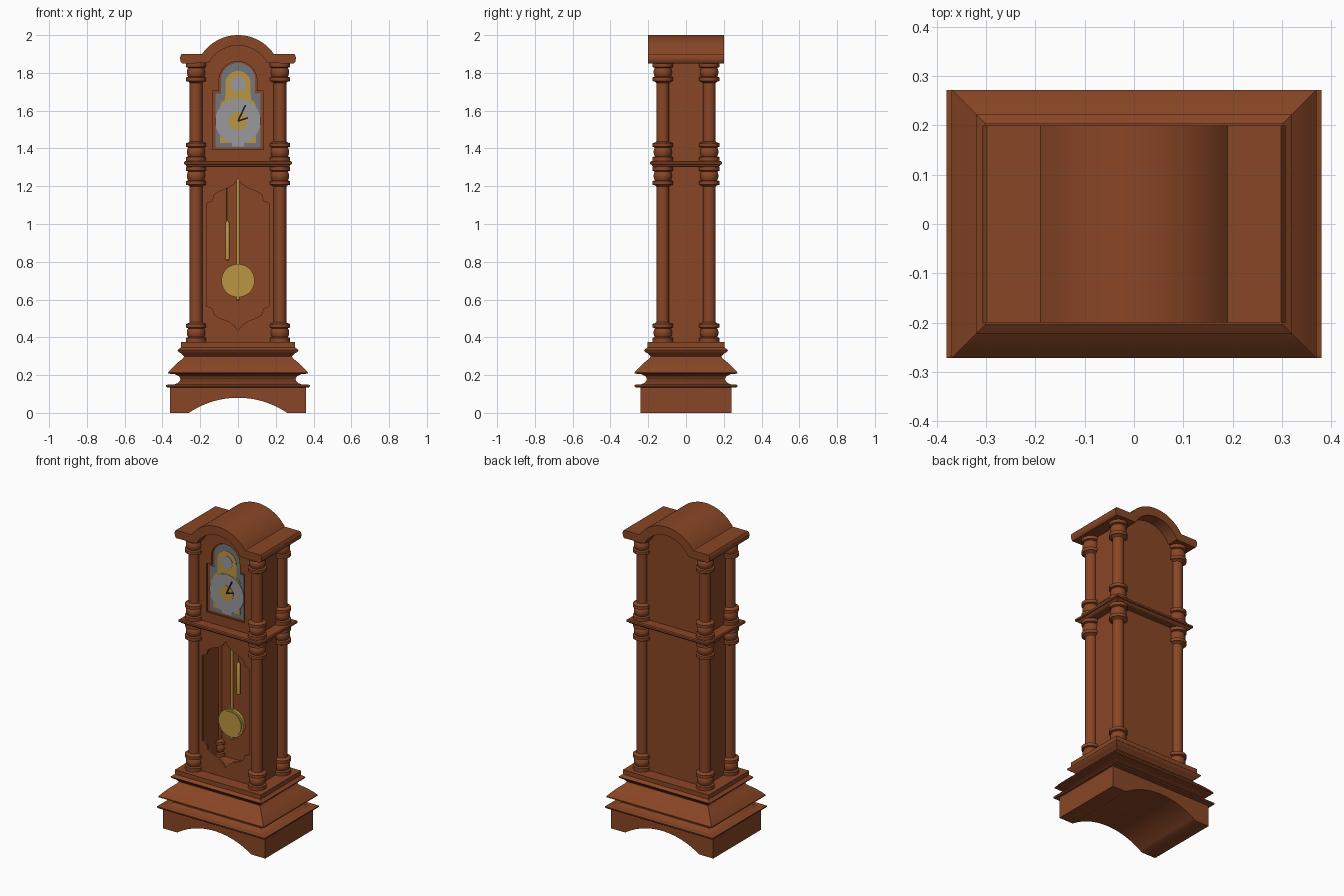
import bpy, bmesh, math

if "Cube" in bpy.data.objects:
    bpy.data.objects.remove(bpy.data.objects["Cube"])


def material(name, rgb):
    m = bpy.data.materials.new(name)
    m.diffuse_color = (*rgb, 1)
    m.use_nodes = True
    m.node_tree.nodes["Principled BSDF"].inputs["Base Color"].default_value = m.diffuse_color
    return m


WOOD = material("red_brown_wood", (0.25, 0.061, 0.019))
GOLD = material("brass", (0.50, 0.30, 0.055))
DARK = material("dark_grey_metal", (0.17, 0.18, 0.20))
LIGHT = material("light_grey_metal", (0.32, 0.32, 0.335))
BLACK = material("black", (0.008, 0.008, 0.008))


def finish(name, bm, mat, smooth=False):
    bmesh.ops.recalc_face_normals(bm, faces=bm.faces[:])
    me = bpy.data.meshes.new(name)
    bm.to_mesh(me)
    bm.free()
    me.materials.append(mat)
    ob = bpy.data.objects.new(name, me)
    bpy.context.collection.objects.link(ob)
    if smooth:
        bpy.ops.object.select_all(action='DESELECT')
        ob.select_set(True)
        bpy.context.view_layer.objects.active = ob
        bpy.ops.object.shade_smooth_by_angle(angle=math.radians(35))
    return ob


def plate(name, loops, y0, y1, mat, smooth=False):
    """Outline (plus hole outlines) in x,z, extruded from y0 to y1."""
    bm = bmesh.new()
    rings = []
    for y in (y0, y1):
        side, edges = [], []
        for lp in loops:
            vs = [bm.verts.new((x, y, z)) for x, z in lp]
            edges += [bm.edges.new((vs[i - 1], vs[i])) for i in range(len(vs))]
            side.append(vs)
        bmesh.ops.triangle_fill(bm, edges=edges, use_beauty=True)
        rings.append(side)
    for a, b in zip(*rings):
        for i in range(len(a)):
            bm.faces.new((a[i - 1], a[i], b[i], b[i - 1]))
    return finish(name, bm, mat, smooth)


def stack(name, levels, mat, at=(0, 0), smooth=False):
    """Rectangles (half x, half y, z) joined upward: boxes and mouldings."""
    bm = bmesh.new()
    prev = None
    for hx, hy, z in levels:
        ring = [bm.verts.new((at[0] + sx * hx, at[1] + sy * hy, z))
                for sx, sy in ((-1, -1), (1, -1), (1, 1), (-1, 1))]
        if prev:
            for i in range(4):
                bm.faces.new((prev[i - 1], prev[i], ring[i], ring[i - 1]))
        else:
            bm.faces.new(ring[::-1])
        prev = ring
    bm.faces.new(prev)
    return finish(name, bm, mat, smooth)


def lathe(name, profile, at, mat, n=24):
    """Turned part from (radius, z) points."""
    bm = bmesh.new()
    prev = None
    for r, z in profile:
        ring = [bm.verts.new((at[0] + r * math.cos(2 * math.pi * i / n),
                              at[1] + r * math.sin(2 * math.pi * i / n), z)) for i in range(n)]
        if prev:
            for i in range(n):
                bm.faces.new((prev[i - 1], prev[i], ring[i], ring[i - 1]))
        else:
            bm.faces.new(ring[::-1])
        prev = ring
    bm.faces.new(prev)
    return finish(name, bm, mat, True)


def arc(r, cz, a0, a1, n=28):
    """Arc about (0, cz), angles in radians from +x."""
    return [(r * math.cos(a0 + (a1 - a0) * i / n), cz + r * math.sin(a0 + (a1 - a0) * i / n))
            for i in range(n + 1)]


def circle(r, cz, n=40):
    return arc(r, cz, 0, 2 * math.pi, n)[:-1]


def mirror(half):
    """Close a right-hand outline by mirroring it in x."""
    return half + [(-x, z) for x, z in reversed(half) if abs(x) > 1e-6]


def arched(half, r, cz):
    """Right-hand points, then a half-round top, then the mirrored left."""
    return half + arc(r, cz, 0, math.pi) + [(-x, z) for x, z in reversed(half)]


# plinth with an arched cut-out between the feet
R, cz = 0.4625, -0.3825
a = math.asin(-cz / R)
plate("plinth", [[(-0.36, 0), (-0.36, 0.14), (0.36, 0.14), (0.36, 0)] + arc(R, cz, a, math.pi - a)],
      -0.24, 0.24, WOOD, True)
stack("plinth_band", [(0.375, 0.268, 0.135), (0.38, 0.272, 0.14), (0.38, 0.272, 0.147), (0.37, 0.265, 0.15)], WOOD)

# base moulding: cove, ogee and top board
base = [(0.345, 0.148), (0.322, 0.156), (0.308, 0.168), (0.305, 0.18), (0.312, 0.194), (0.335, 0.205),
        (0.37, 0.208), (0.37, 0.214), (0.352, 0.235), (0.332, 0.255), (0.312, 0.272), (0.295, 0.285),
        (0.285, 0.298), (0.298, 0.313), (0.316, 0.324), (0.32, 0.333), (0.302, 0.347), (0.302, 0.375)]
stack("base_moulding", [(x, x - 0.098, z) for x, z in base], WOOD, smooth=True)

# case: front panels with openings, back and sides
door_hole = mirror([(0, 1.24), (0.02, 1.212), (0.05, 1.192), (0.10, 1.172), (0.125, 1.155), (0.135, 1.122),
                    (0.165, 1.11), (0.165, 0.565), (0.135, 0.552), (0.125, 0.52), (0.10, 0.503),
                    (0.05, 0.485), (0.02, 0.463), (0, 0.437)])
plate("lower_front", [[(-0.215, 0.375), (0.215, 0.375), (0.215, 1.305), (-0.215, 1.305)], door_hole],
      -0.125, -0.113, WOOD)
b = math.asin((1.852 - 1.77) / 0.175)
crown = arc(0.175, 1.77, b, math.pi - b)
window = arched([(0.135, 1.395), (0.135, 1.705), (0.10, 1.705)], 0.10, 1.76)
plate("upper_front", [[(0.215, 1.33), (0.215, 1.852)] + crown + [(-0.215, 1.852), (-0.215, 1.33)], window],
      -0.125, -0.113, WOOD)
plate("back_panel", [[(0.215, 0.375), (0.215, 1.852)] + crown + [(-0.215, 1.852), (-0.215, 0.375)]],
      0.112, 0.125, WOOD)
for s, side in ((-1, "left"), (1, "right")):
    stack(side + "_side", [(0.0055, 0.113, 0.375), (0.0055, 0.113, 1.852)], WOOD, (s * 0.2095, 0))
    for part, z0, z1 in (("lower", 0.41, 1.25), ("upper", 1.40, 1.79)):
        stack(f"{side}_{part}_panel", [(0.003, 0.075, z0), (0.003, 0.075, z1)], WOOD, (s * 0.2155, 0))

# shelf moulding between lower and upper case
stack("middle_shelf", [(x, x - 0.095, z) for x, z in
      ((0.265, 1.302), (0.274, 1.308), (0.277, 1.314), (0.286, 1.317), (0.286, 1.328), (0.28, 1.333))], WOOD)

# turned corner columns
cap = [(0.054, 0), (0.054, 0.022), (0.042, 0.026), (0.047, 0.036), (0.049, 0.049), (0.047, 0.062),
       (0.042, 0.073), (0.054, 0.077), (0.054, 0.096), (0.040, 0.1), (0.034, 0.106)]
for part, z0, z1 in (("lower", 0.375, 1.304), ("upper", 1.332, 1.853)):
    prof = [(r, z0 + z) for r, z in cap] + [(r, z1 - z) for r, z in reversed(cap)]
    for sx, side in ((-1, "left"), (1, "right")):
        for sy, end in ((-1, "front"), (1, "back")):
            lathe(f"{part}_column_{end}_{side}", prof, (sx * 0.222, sy * 0.123), WOOD)

# arched roof
c = math.asin((1.90 - 1.77) / 0.23)
edge = [(0.295, 1.85), (0.303, 1.858), (0.307, 1.875), (0.305, 1.89), (0.298, 1.90)]
plate("roof", [edge + arc(0.23, 1.77, c, math.pi - c) + [(-x, z) for x, z in reversed(edge)] + crown[::-1]],
      -0.2, 0.2, WOOD, True)

# dial in layers, back to front
plate("dial_surround", [arched([(0.145, 1.385), (0.145, 1.715), (0.11, 1.715)], 0.11, 1.76)], -0.105, -0.098, WOOD)
plate("dial_plate", [arched([(0.12, 1.405), (0.12, 1.69), (0.09, 1.69)], 0.09, 1.763)], -0.110, -0.105, DARK)
plate("moon_plate", [arched([(0.097, 1.622), (0.085, 1.648), (0.068, 1.658)], 0.066, 1.745)],
      -0.112, -0.110, GOLD)
plate("moon", [circle(0.04, 1.74)], -0.114, -0.112, LIGHT)
for s, side in ((-1, "left"), (1, "right")):
    plate("corner_ornament_" + side, [[(s * 0.094, 1.43), (s * 0.094, 1.468), (s * 0.04, 1.43)]],
          -0.112, -0.110, GOLD)
plate("dial_foot", [[(-0.032, 1.41), (0.032, 1.41), (0.032, 1.45), (-0.032, 1.45)]], -0.113, -0.110, LIGHT)
plate("hour_ring", [circle(0.12, 1.545)], -0.115, -0.110, LIGHT)
plate("dial_centre", [circle(0.048, 1.545)], -0.117, -0.115, GOLD)
for name, x, z in (("minute_hand", 0.040, 1.63), ("hour_hand", 0.052, 1.562)):
    l = math.hypot(x, z - 1.545)
    px, pz = (z - 1.545) / l * 0.004, -x / l * 0.004
    plate(name, [[(-px, 1.545 - pz), (px, 1.545 + pz), (x + px, z + pz), (x - px, z - pz)]],
          -0.120, -0.117, BLACK)

# pendulum and weight
stack("pendulum_rod", [(0.009, 0.004, 0.70), (0.009, 0.004, 1.304)], GOLD, (0, -0.06))
plate("pendulum_bob", [circle(0.088, 0.70)], -0.072, -0.050, GOLD, True)
plate("pendulum_bob_face", [circle(0.076, 0.70)], -0.077, -0.045, GOLD, True)
lathe("pendulum_tip", [(0.004, 0.592), (0.010, 0.6), (0.010, 0.615)], (0, -0.06), GOLD, 12)
lathe("weight_cord", [(0.004, 1.0), (0.004, 1.304)], (-0.056, 0.085), GOLD, 8)
lathe("weight", [(0.006, 0.808), (0.011, 0.813), (0.011, 1.005), (0.005, 1.015)], (-0.056, 0.085), GOLD, 16)
